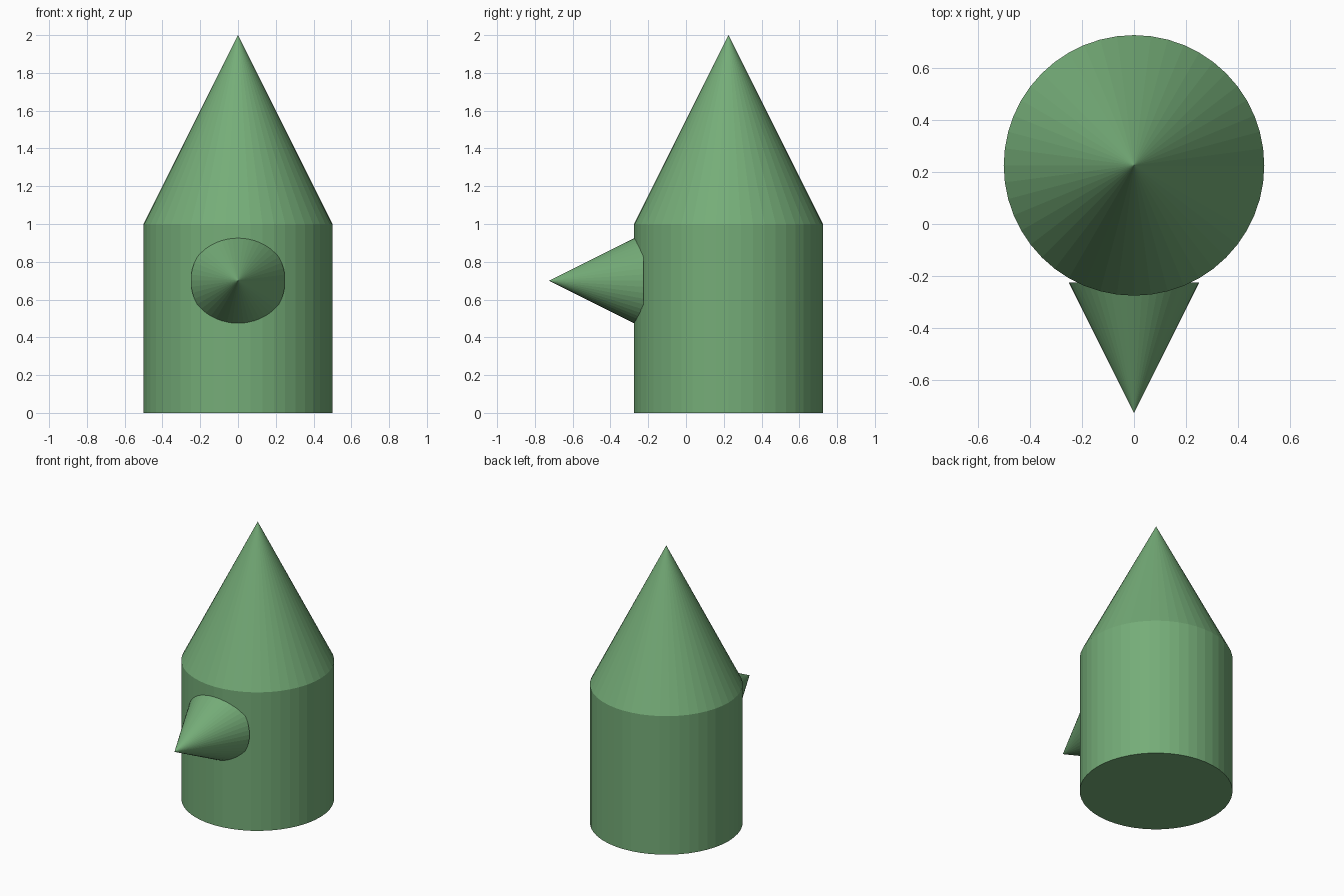
import bpy
import math

if "Cube" in bpy.data.objects:
    bpy.data.objects.remove(bpy.data.objects["Cube"])

SIDES = 48
BODY_Y = 0.225

green = bpy.data.materials.new("green")
green.diffuse_color = (0.178, 0.417, 0.188, 1)
green.use_nodes = True
green.node_tree.nodes["Principled BSDF"].inputs["Base Color"].default_value = green.diffuse_color


def finish(name):
    obj = bpy.context.object
    obj.name = name
    obj.data.materials.append(green)
    return obj


# Upright cylindrical body
bpy.ops.mesh.primitive_cylinder_add(vertices=SIDES, radius=0.5, depth=1,
                                    location=(0, BODY_Y, 0.5))
finish("body")

# Pointed roof on top of the body
bpy.ops.mesh.primitive_cone_add(vertices=SIDES, radius1=0.5, radius2=0, depth=1,
                                location=(0, BODY_Y, 1.5))
finish("roof_cone")

# Small cone pointing forward (-y), its base sunk into the body
bpy.ops.mesh.primitive_cone_add(vertices=SIDES, radius1=0.25, radius2=0, depth=0.5,
                                location=(0, -0.475, 0.7),
                                rotation=(math.pi / 2, 0, 0))
finish("front_spike")
